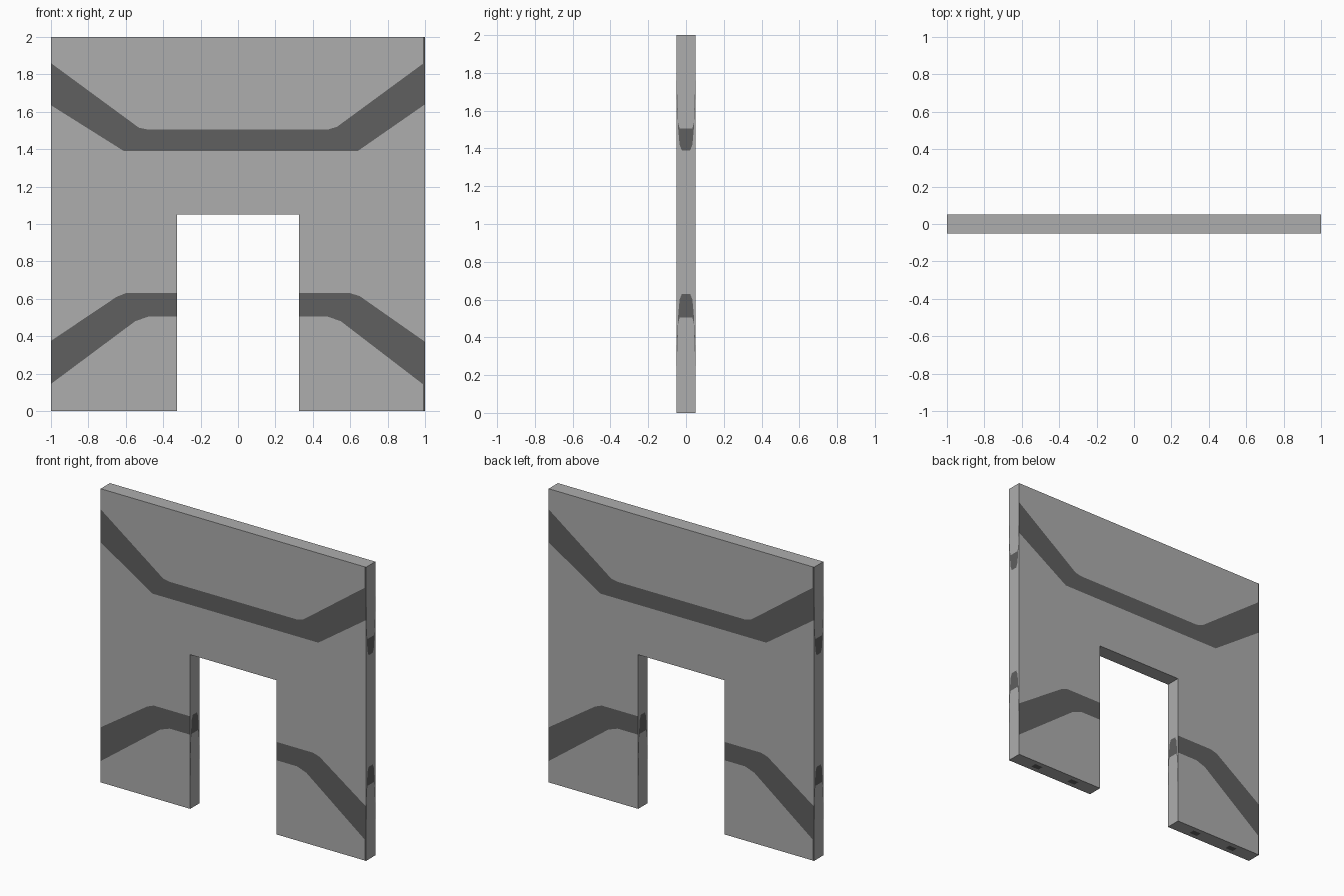
import bpy, bmesh
from mathutils import Vector

if "Cube" in bpy.data.objects:
    bpy.data.objects.remove(bpy.data.objects["Cube"])

T = 0.05            # half thickness
DX, DZ = 0.325, 1.05  # doorway half width and height


def material(name, v):
    m = bpy.data.materials.new(name)
    m.diffuse_color = (v, v, v, 1)
    m.use_nodes = True
    m.node_tree.nodes["Principled BSDF"].inputs["Base Color"].default_value = m.diffuse_color
    return m


light = material("light grey", 0.42)
dark = material("dark grey", 0.117)


def at(curve, u):
    """Height of a polyline at position u."""
    for (a, p), (b, q) in zip(curve, curve[1:]):
        if u <= b + 1e-9:
            return p + (q - p) * (u - a) / (b - a)
    return curve[-1][1]


def flat(v):
    return [(-9, v), (9, v)]


def panel(bm, us, curves, colours, place, normal):
    """Columns of quads stacked between curves, one colour per row."""
    for a, b in zip(us, us[1:]):
        for lo, hi, c in zip(curves, curves[1:], colours):
            pts = [(a, at(lo, a)), (b, at(lo, b)), (b, at(hi, b)), (a, at(hi, a))]
            f = bm.faces.new([bm.verts.new(place(u, v)) for u, v in pts])
            f.material_index = c
            f.normal_update()
            if f.normal.dot(Vector(normal)) < 0:
                f.normal_flip()


def mirrored(half):
    return [(-u, v) for u, v in reversed(half) if u > 0] + half


# Stripe edges on the broad faces
up_hi = [(-1, 1.86), (-.53, 1.515), (-.48, 1.505), (.48, 1.505), (.53, 1.52), (1, 1.865)]
up_lo = [(-1, 1.635), (-.61, 1.39), (.64, 1.39), (1, 1.64)]
lo_hi = [(-1, .375), (-.65, .61), (-.60, .63), (.60, .63), (.65, .615), (1, .37)]
lo_lo = [(-1, .145), (-.55, .48), (-.48, .505), (.48, .505), (.55, .48), (1, .135)]
breaks = sorted({u for c in (up_hi, up_lo, lo_hi, lo_lo) for u, _ in c} | {-DX, DX, .99})

# Stripe edges on the narrow faces
s_lo = mirrored([(0, 1.39), (.022, 1.39), (.034, 1.42), (.041, 1.50), (.05, 1.68)])
s_hi = mirrored([(0, 1.505), (.034, 1.505), (.041, 1.535), (.05, 1.79)])
b_hi = [(u, 2.02 - v) for u, v in s_lo]
b_lo = [(u, 2.01 - v) for u, v in s_hi]
s_breaks = sorted({u for c in (s_lo, s_hi) for u, _ in c})

bm = bmesh.new()

# Front and back faces, the back being the front turned half round
for s in (1, -1):
    place = lambda u, v, s=s: (u * s, -T * s, v)
    n = (0, -s, 0)
    left = [u for u in breaks if u <= -DX]
    mid = [u for u in breaks if -DX <= u <= DX]
    right = [u for u in breaks if DX <= u <= .99]
    full = [flat(0), lo_lo, lo_hi, up_lo, up_hi, flat(2)]
    panel(bm, left, full, (0, 1, 0, 1, 0), place, n)
    panel(bm, right, full, (0, 1, 0, 1, 0), place, n)
    panel(bm, [.99, 1], full, (1, 1, 0, 1, 1), place, n)
    panel(bm, mid, [flat(DZ), up_lo, up_hi, flat(2)], (0, 1, 0), place, n)

# Outer ends and doorway jambs
for s in (1, -1):
    panel(bm, s_breaks, [flat(0), b_lo, b_hi, s_lo, s_hi, flat(2)], (0, 1, 0, 1, 0),
          lambda u, v, s=s: (s, u, v), (s, 0, 0))
    panel(bm, s_breaks, [flat(0), b_lo, b_hi, flat(DZ)], (0, 1, 0),
          lambda u, v, s=s: (DX * s, u, v), (-s, 0, 0))

# Top and doorway lintel
panel(bm, [-1, 1], [flat(-T), flat(T)], (0,), lambda u, v: (u, v, 2), (0, 0, 1))
panel(bm, [-DX, DX], [flat(-T), flat(T)], (0,), lambda u, v: (u, v, DZ), (0, 0, -1))

# Undersides of the two legs, each with two small dark spots
for s in (1, -1):
    us = [DX, .48, .54, .78, .84, 1]
    for i, (a, b) in enumerate(zip(us, us[1:])):
        panel(bm, [a, b], [flat(-T), flat(-.02), flat(.02), flat(T)], (0, i % 2, 0),
              lambda u, v, s=s: (u * s, v, 0), (0, 0, -1))

bmesh.ops.remove_doubles(bm, verts=bm.verts, dist=1e-5)
mesh = bpy.data.meshes.new("doorway_wall")
bm.to_mesh(mesh)
bm.free()
mesh.materials.append(light)
mesh.materials.append(dark)
wall = bpy.data.objects.new("doorway_wall", mesh)
bpy.context.collection.objects.link(wall)
